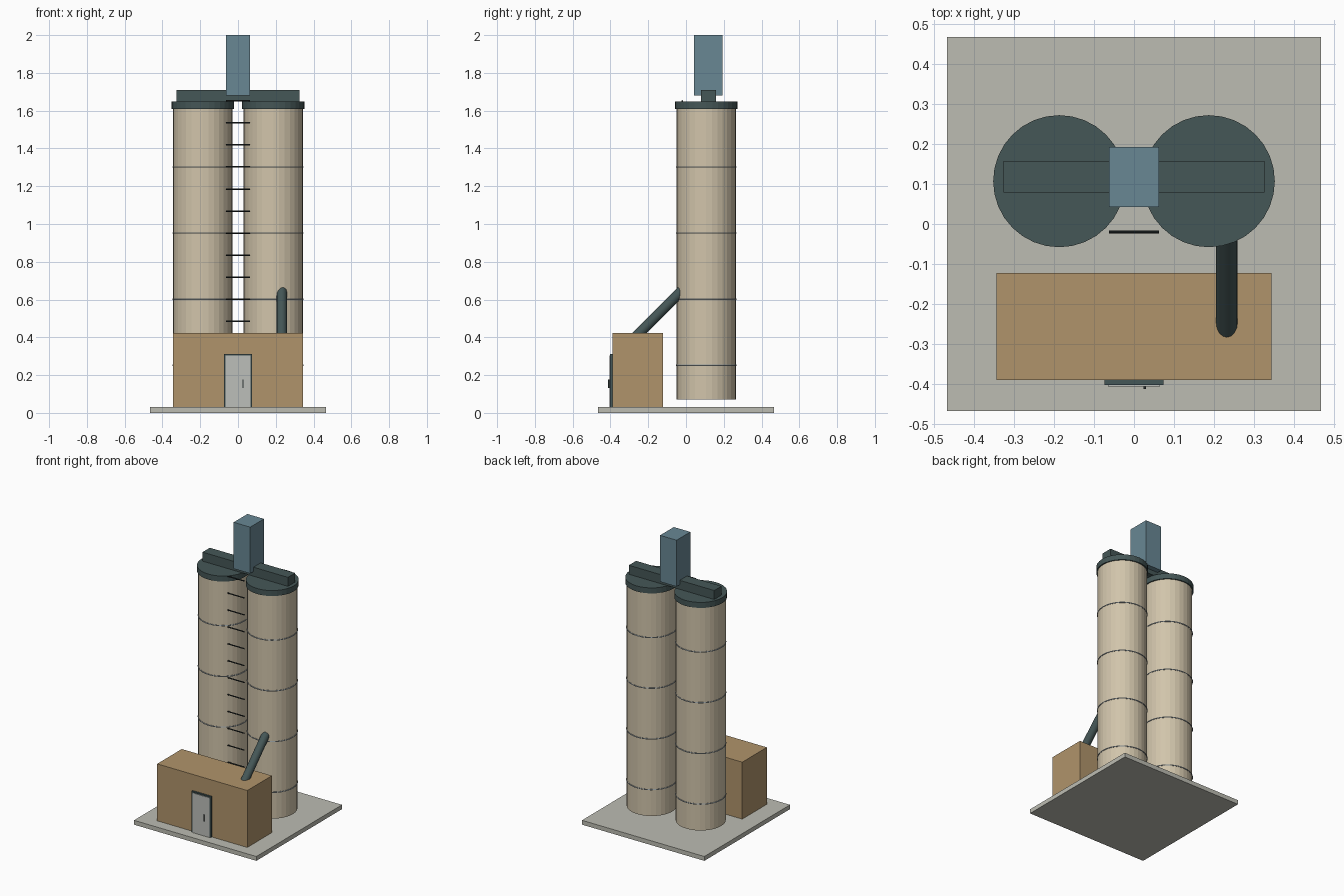
import bpy
import math
from mathutils import Vector

cube = bpy.data.objects.get("Cube")
if cube:
    bpy.data.objects.remove(cube, do_unlink=True)


def material(name, srgb):
    """Flat material from an sRGB colour, stored as linear."""
    lin = [c / 12.92 if c <= 0.04045 else ((c + 0.055) / 1.055) ** 2.4 for c in srgb]
    m = bpy.data.materials.new(name)
    m.use_nodes = True
    m.diffuse_color = (*lin, 1)
    m.node_tree.nodes["Principled BSDF"].inputs["Base Color"].default_value = (*lin, 1)
    return m


CONCRETE = material("pale concrete", (0.74, 0.74, 0.70))
TAN = material("tan wall", (0.69, 0.58, 0.42))
CREAM = material("cream silo", (0.82, 0.77, 0.67))
DARK = material("dark slate metal", (0.27, 0.34, 0.34))
BLUE = material("blue grey cladding", (0.41, 0.53, 0.58))
STEEL = material("grey steel", (0.55, 0.58, 0.59))
DOOR = material("light grey door", (0.74, 0.75, 0.73))
BLACK = material("near black metal", (0.15, 0.18, 0.18))


def finish(name, mat):
    ob = bpy.context.object
    ob.name = name
    ob.data.materials.append(mat)
    return ob


def box(name, mat, x, y, z):
    """Box from (min, max) ranges along each axis."""
    ranges = (x, y, z)
    bpy.ops.mesh.primitive_cube_add(size=1, location=[(a + b) / 2 for a, b in ranges])
    ob = finish(name, mat)
    ob.scale = [b - a for a, b in ranges]
    return ob


def rod(name, mat, start, end, radius, sides=32):
    """Cylinder between two points."""
    a, b = Vector(start), Vector(end)
    bpy.ops.mesh.primitive_cylinder_add(vertices=sides, radius=radius,
                                        depth=(b - a).length, location=(a + b) / 2)
    ob = finish(name, mat)
    ob.rotation_euler = (b - a).to_track_quat("Z", "Y").to_euler()
    return ob


# Ground slab
box("base_slab", CONCRETE, (-0.467, 0.467), (-0.467, 0.467), (0, 0.03))

# Twin silos with caps and hoops
SILO_Y = 0.107
for side, x in (("left", 0.187), ("right", -0.187)):
    rod(f"{side}_silo", CREAM, (x, SILO_Y, 0.07), (x, SILO_Y, 1.612), 0.157)
    rod(f"{side}_silo_cap", DARK, (x, SILO_Y, 1.61), (x, SILO_Y, 1.648), 0.165)
    for i in range(4):
        bpy.ops.mesh.primitive_torus_add(location=(x, SILO_Y, 0.252 + i * 0.35),
                                         major_radius=0.157, minor_radius=0.004,
                                         major_segments=32, minor_segments=6)
        finish(f"{side}_silo_hoop_{i + 1}", STEEL)

# Conveyor gallery and elevator head
box("conveyor_gallery", DARK, (-0.326, 0.326), (0.079, 0.158), (1.648, 1.71))
box("elevator_head", BLUE, (-0.063, 0.063), (0.043, 0.193), (1.68, 2.0))

# Ladder rungs between the silos
for i in range(14):
    z = 1.652 - i * 0.1167
    rod(f"ladder_rung_{i + 1}", BLACK, (-0.063, -0.02, z), (0.063, -0.02, z), 0.004, 8)

# Control building with door
box("building", TAN, (-0.344, 0.344), (-0.39, -0.122), (0.03, 0.423))
box("door_frame", DARK, (-0.074, 0.074), (-0.402, -0.389), (0.03, 0.312))
box("door", DOOR, (-0.065, 0.065), (-0.406, -0.4), (0.03, 0.304))
box("door_handle", BLACK, (0.024, 0.03), (-0.413, -0.405), (0.132, 0.178))

# Chute from silo wall down to the building roof
chute = rod("chute", DARK, (0.232, -0.29, 0.378), (0.232, -0.02, 0.648), 0.027, 16)
bpy.ops.object.shade_smooth_by_angle(angle=math.radians(40))
